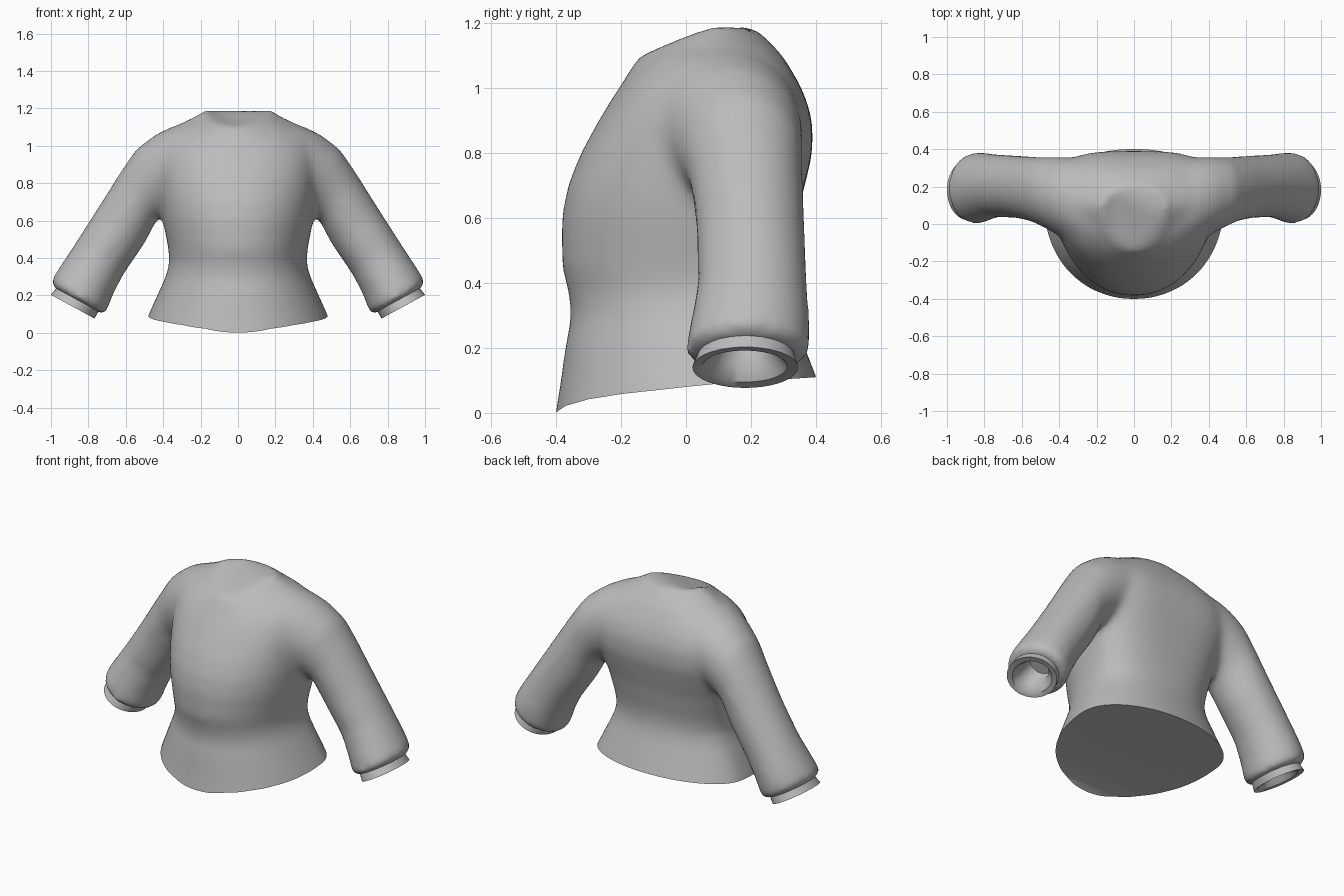
import bpy
import bmesh
from math import sin, cos, pi, radians
from mathutils import Vector

cube = bpy.data.objects.get("Cube")
if cube:
    bpy.data.objects.remove(cube, do_unlink=True)

SEG = 40
ANGLES = [2 * pi * i / SEG for i in range(SEG)]

GREY = (0.5, 0.5, 0.5, 1)
knit = bpy.data.materials.new("mid_grey_cloth")
knit.use_nodes = True
knit.diffuse_color = GREY
knit.node_tree.nodes["Principled BSDF"].inputs["Base Color"].default_value = GREY


def loft(name, rings, cap_start=True, cap_end=True):
    """Skin a list of point rings into one tube."""
    bm = bmesh.new()
    loops = [[bm.verts.new(p) for p in ring] for ring in rings]
    for a, b in zip(loops, loops[1:]):
        n = len(a)
        for i in range(n):
            j = (i + 1) % n
            bm.faces.new((a[i], a[j], b[j], b[i]))
    if cap_start:
        bm.faces.new(loops[0])
    if cap_end:
        bm.faces.new(loops[-1])
    bmesh.ops.recalc_face_normals(bm, faces=bm.faces)
    mesh = bpy.data.meshes.new(name)
    bm.to_mesh(mesh)
    bm.free()
    mesh.materials.append(knit)
    obj = bpy.data.objects.new(name, mesh)
    bpy.context.collection.objects.link(obj)
    return obj


def torso_ring(hx, yf, ym, yb, zf, zm, zb, back=1.0):
    """Ring with its own front, widest and back positions, heights and back fullness."""
    ring = []
    for a in ANGLES:
        s, c = sin(a), cos(a)
        y_end, z_end, e = (yb, zb, back) if s > 0 else (yf, zf, 0.95)
        t = abs(s) ** e
        x = hx * abs(c) ** e * (1 if c > 0 else -1)
        ring.append((x, ym + (y_end - ym) * t, zm + (z_end - zm) * t))
    return ring


def arm_ring(side, ox, oz, ix, iz, yf, yb):
    """Ring across the sleeve from its outer to its inner edge."""
    o, i = Vector((ox, 0, oz)), Vector((ix, 0, iz))
    ring = []
    for a in ANGLES:
        p = (o + i) / 2 + (o - i) / 2 * cos(a)
        ring.append((side * p.x, (yf + yb) / 2 + (yb - yf) / 2 * sin(a), p.z))
    return ring


# half width, front y, widest y, back y, height, back fullness
TORSO = [
    (.545, -.415, .14, .46, -.08, 1), (.483, -.388, .14, .41, .09, 1),
    (.433, -.373, .12, .367, .2, .95), (.388, -.354, .1, .328, .3, .9),
    (.367, -.362, .09, .31, .37, .85), (.373, -.383, .09, .312, .45, .8),
    (.402, -.384, .09, .34, .6, .72), (.418, -.365, .1, .366, .7, .65),
    (.43, -.325, .11, .39, .8, .6), (.44, -.27, .12, .39, .9, .6),
]
flat = [(w, f, m, b, z, z, z, e) for w, f, m, b, z, e in TORSO]
shoulders = [
    (.43, -.225, .13, .366, .975, .99, .98, .65), (.39, -.2, .13, .335, 1.01, 1.075, 1.04, .75),
    (.31, -.183, .11, .295, 1.04, 1.12, 1.105, .85), (.215, -.165, .09, .245, 1.068, 1.168, 1.155),
    (.17, -.145, .09, .22, 1.10, 1.2, 1.185),
]
shell = loft("sweater_body", [torso_ring(*r) for r in flat + shoulders])

# outer x, z, inner x, z, front y, back y
SLEEVE = [
    (.2, 1.14, .2, .72, -.18, .33), (.34, 1.108, .3, .68, -.11, .355),
    (.44, 1.062, .37, .645, -.06, .36), (.545, .982, .41, .625, -.018, .36),
    (.635, .85, .435, .60, .012, .36), (.755, .66, .50, .475, .032, .367),
    (.87, .48, .61, .315, .036, .374), (.955, .35, .67, .20, .013, .382),
    (.998, .283, .705, .103, -.004, .382), (.987, .24, .728, .1, .018, .362),
]
CUFF = [
    (.965, .25, .735, .13, .045, .33), (.975, .235, .745, .115, .035, .335),
    (1.0, .203, .768, .077, .02, .345), (.97, .192, .79, .095, .05, .312),
    (.925, .222, .80, .15, .09, .275), (.88, .28, .77, .21, .125, .245),
]
WRIST_HOLE = [
    (.98, .2, .79, .09, .05, .32), (.94, .25, .76, .15, .07, .3),
    (.87, .36, .70, .25, .1, .28),
]

helpers = []


def boolean(cutter, operation):
    cutter.hide_render = True
    helpers.append(cutter)
    mod = shell.modifiers.new(cutter.name, 'BOOLEAN')
    mod.operation = operation
    mod.solver = 'EXACT'
    mod.object = cutter


# Sleeves merged into the torso, then blended softly at the armholes
for side in (1, -1):
    boolean(loft("sleeve", [arm_ring(side, *r) for r in SLEEVE]), 'UNION')
remesh = shell.modifiers.new("blend", 'REMESH')
remesh.mode = 'VOXEL'
remesh.voxel_size = 0.018
soft = shell.modifiers.new("soften", 'SMOOTH')
soft.factor = 0.5
soft.iterations = 22

# Hem: trimmed along a curve that dips at the front
HEM = [(-.6, -.3), (-.6, -.1), (-.41, -.005), (-.37, .022), (-.3, .042), (-.2, .058),
       (0, .08), (.1, .09), (.4, .11), (.6, .125), (.6, -.3)]
boolean(loft("hem_trim", [[(x, y, z) for y, z in HEM] for x in (-.6, .6)]), 'DIFFERENCE')

# Hollow inside, opening upward through a bevelled neckline
T = 0.075
hollow = [(w - T, f + T, m, b - T, z, z, z, e) for w, f, m, b, z, e in TORSO[:9]]
hollow[0] = (.47, -.345, .14, .37, -.15, -.15, -.15)
neck = [
    (.30, -.15, .1, .27, .92, .97, .97), (.19, -.11, .07, .20, 1.025, 1.12, 1.105),
    (.215, -.165, .09, .245, 1.065, 1.165, 1.152), (.25, -.24, .09, .31, 1.13, 1.24, 1.22),
]
boolean(loft("hollow", [torso_ring(*r) for r in hollow + neck]), 'DIFFERENCE')

for side in (1, -1):
    boolean(loft("wrist_hole", [arm_ring(side, *r) for r in WRIST_HOLE]), 'DIFFERENCE')

# Bake the modifiers and drop the helpers
graph = bpy.context.evaluated_depsgraph_get()
baked = bpy.data.meshes.new_from_object(shell.evaluated_get(graph))
shell.modifiers.clear()
shell.data = baked
baked.materials.clear()
baked.materials.append(knit)
for poly in baked.polygons:
    poly.material_index = 0
for h in helpers:
    bpy.data.objects.remove(h, do_unlink=True)

# Rolled cuffs
parts = [shell]
for side, label in ((1, "left"), (-1, "right")):
    parts.append(loft(label + "_cuff", [arm_ring(side, *r) for r in CUFF], cap_start=False))

bpy.ops.object.select_all(action='DESELECT')
for p in parts:
    p.select_set(True)
bpy.context.view_layer.objects.active = shell
bpy.ops.object.shade_smooth_by_angle(angle=radians(40))
